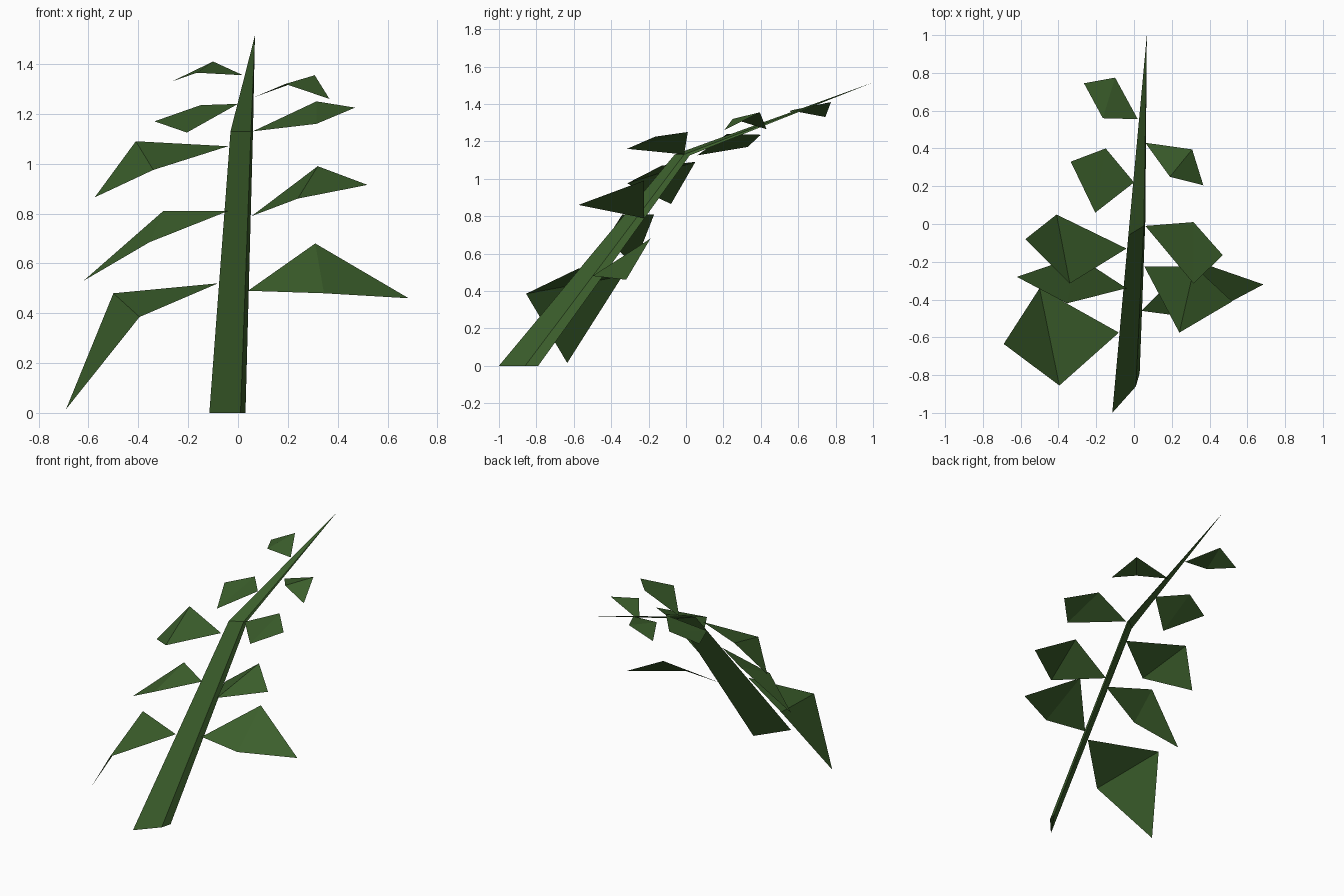
import bpy, bmesh

if "Cube" in bpy.data.objects:
    bpy.data.objects.remove(bpy.data.objects["Cube"])

mat = bpy.data.materials.new("leaf_green")
mat.diffuse_color = (0.045, 0.115, 0.025, 1)
mat.use_nodes = True
mat.node_tree.nodes["Principled BSDF"].inputs["Base Color"].default_value = mat.diffuse_color


def finish(name, bm):
    me = bpy.data.meshes.new(name)
    bm.to_mesh(me)
    bm.free()
    me.materials.append(mat)
    ob = bpy.data.objects.new(name, me)
    bpy.context.collection.objects.link(ob)
    return ob


# Stem: tapering three-sided stalk, bent once, closing to a point
bm = bmesh.new()
low = [bm.verts.new(p) for p in ((-.115, -1, 0), (.01, -.86, 0), (.03, -.79, 0))]
mid = [bm.verts.new(p) for p in ((-.03, -.06, 1.13), (.052, -.01, 1.13), (.06, .02, 1.125))]
tip = bm.verts.new((.068, 1, 1.515))
bm.faces.new(low)
for i in range(3):
    j = (i + 1) % 3
    bm.faces.new((low[i], low[j], mid[j], mid[i]))
    bm.faces.new((mid[i], mid[j], tip))
bmesh.ops.recalc_face_normals(bm, faces=bm.faces)
finish("stem", bm)


# Leaflet: kite creased across its widest line
def leaflet(name, base, back, end, front):
    bm = bmesh.new()
    b, k, e, f = [bm.verts.new(p) for p in (base, back, end, front)]
    for tri in ((b, f, k), (f, e, k)):
        face = bm.faces.new(tri)
        face.normal_update()
        if face.normal.z < 0:
            face.normal_flip()
    finish(name, bm)


# Left leaflets, bottom to top
left = [
    ((-.08, -.575, .52), (-.50, -.34, .48), (-.69, -.635, .015), (-.395, -.855, .385)),
    ((-.04, -.34, .81), (-.30, -.17, .81), (-.62, -.28, .53), (-.355, -.42, .685)),
    ((-.04, -.13, 1.07), (-.41, .05, 1.09), (-.575, -.08, .865), (-.34, -.315, .975)),
    ((0, .22, 1.24), (-.15, .40, 1.235), (-.335, .33, 1.17), (-.205, .06, 1.125)),
    ((.02, .555, 1.355), (-.10, .775, 1.41), (-.265, .745, 1.33), (-.165, .56, 1.365)),
]
# Right leaflets, bottom to top
right = [
    ((.04, -.46, .49), (.31, -.19, .68), (.685, -.32, .46), (.345, -.50, .48)),
    ((.055, -.225, .79), (.32, -.225, .99), (.52, -.41, .915), (.24, -.575, .86)),
    ((.06, -.01, 1.13), (.315, .01, 1.25), (.47, -.165, 1.225), (.315, -.315, 1.16)),
    ((.06, .43, 1.265), (.308, .395, 1.355), (.367, .205, 1.26), (.19, .25, 1.32)),
]
for side, leaves in (("left", left), ("right", right)):
    for n, pts in enumerate(leaves, 1):
        leaflet(f"{side}_leaflet_{n}", *pts)
